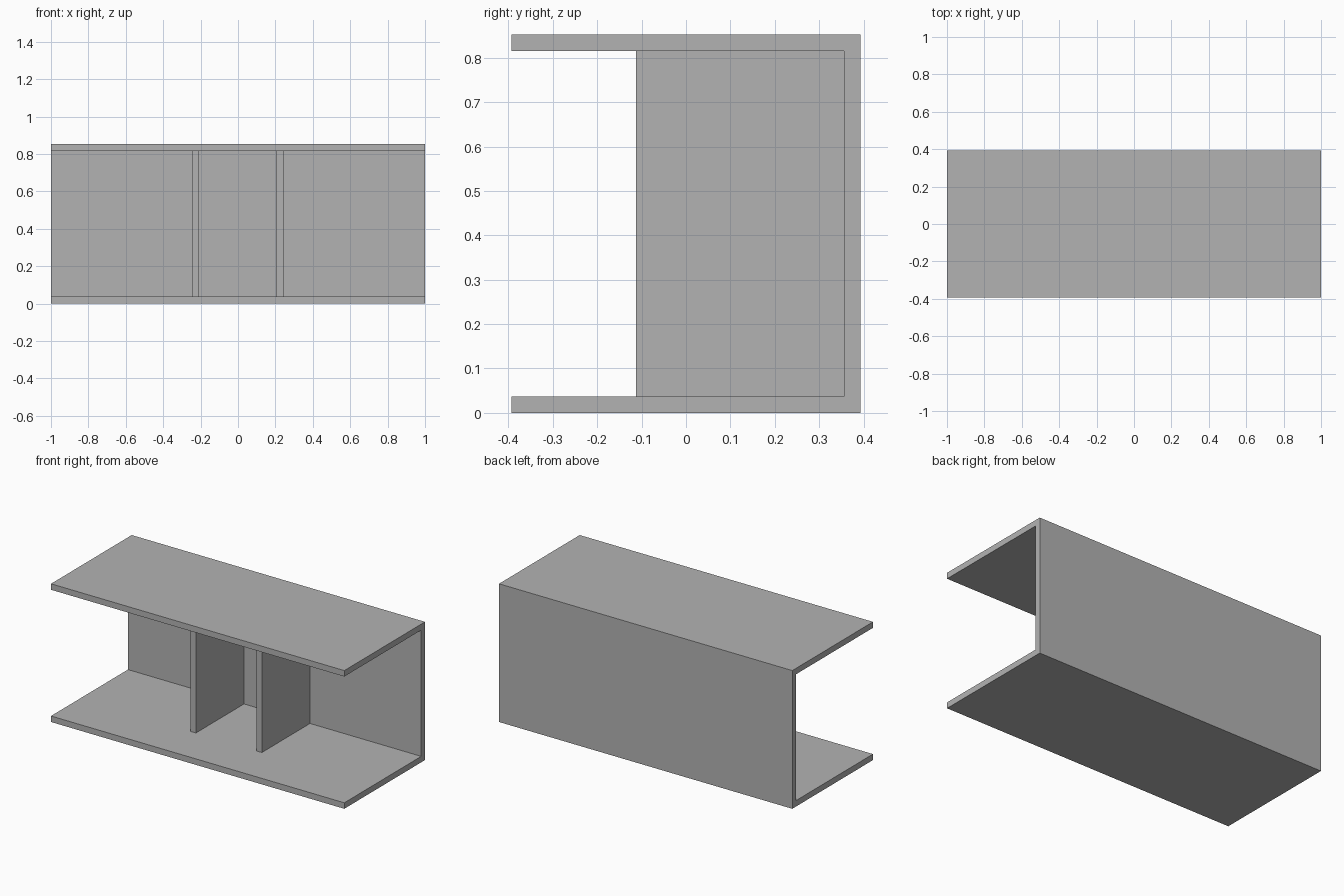
import bpy
import bmesh
from mathutils import Vector

cube = bpy.data.objects.get("Cube")
if cube:
    bpy.data.objects.remove(cube, do_unlink=True)

WIDTH, DEPTH, HEIGHT, WALL = 2.0, 0.786, 0.852, 0.037
DIVIDER_FRONT = -0.113

grey = bpy.data.materials.new("plain_grey")
grey.use_nodes = True
colour = (0.45, 0.45, 0.45, 1)
grey.diffuse_color = colour
grey.node_tree.nodes["Principled BSDF"].inputs["Base Color"].default_value = colour


def extrude_x(name, sections, x0, x1):
    """Sweep joined (y, z) cross-sections along x into one closed solid."""
    bm = bmesh.new()
    for section in sections:
        bm.faces.new([bm.verts.new((x0, y, z)) for y, z in section])
    bmesh.ops.remove_doubles(bm, verts=bm.verts[:], dist=0.0001)
    swept = bmesh.ops.extrude_face_region(bm, geom=bm.faces[:], use_keep_orig=True)
    moved = [g for g in swept["geom"] if isinstance(g, bmesh.types.BMVert)]
    bmesh.ops.translate(bm, verts=moved, vec=Vector((x1 - x0, 0, 0)))
    bmesh.ops.recalc_face_normals(bm, faces=bm.faces[:])
    mesh = bpy.data.meshes.new(name)
    bm.to_mesh(mesh)
    bm.free()
    mesh.materials.append(grey)
    bpy.context.collection.objects.link(bpy.data.objects.new(name, mesh))


# Open-fronted shell: bottom, back and top boards with mitred corners
front, back = -DEPTH / 2, DEPTH / 2
inner, floor, ceiling = back - WALL, WALL, HEIGHT - WALL
bottom_board = [(front, 0), (back, 0), (inner, floor), (front, floor)]
back_board = [(back, 0), (back, HEIGHT), (inner, ceiling), (inner, floor)]
top_board = [(front, HEIGHT), (front, ceiling), (inner, ceiling), (back, HEIGHT)]
extrude_x("shelf_shell", [bottom_board, back_board, top_board], -WIDTH / 2, WIDTH / 2)

# Two upright dividers, set back from the front edge
divider = [(DIVIDER_FRONT, floor), (inner, floor), (inner, ceiling), (DIVIDER_FRONT, ceiling)]
for name, x in (("right_divider", -0.245), ("left_divider", 0.205)):
    extrude_x(name, [divider], x, x + WALL)
